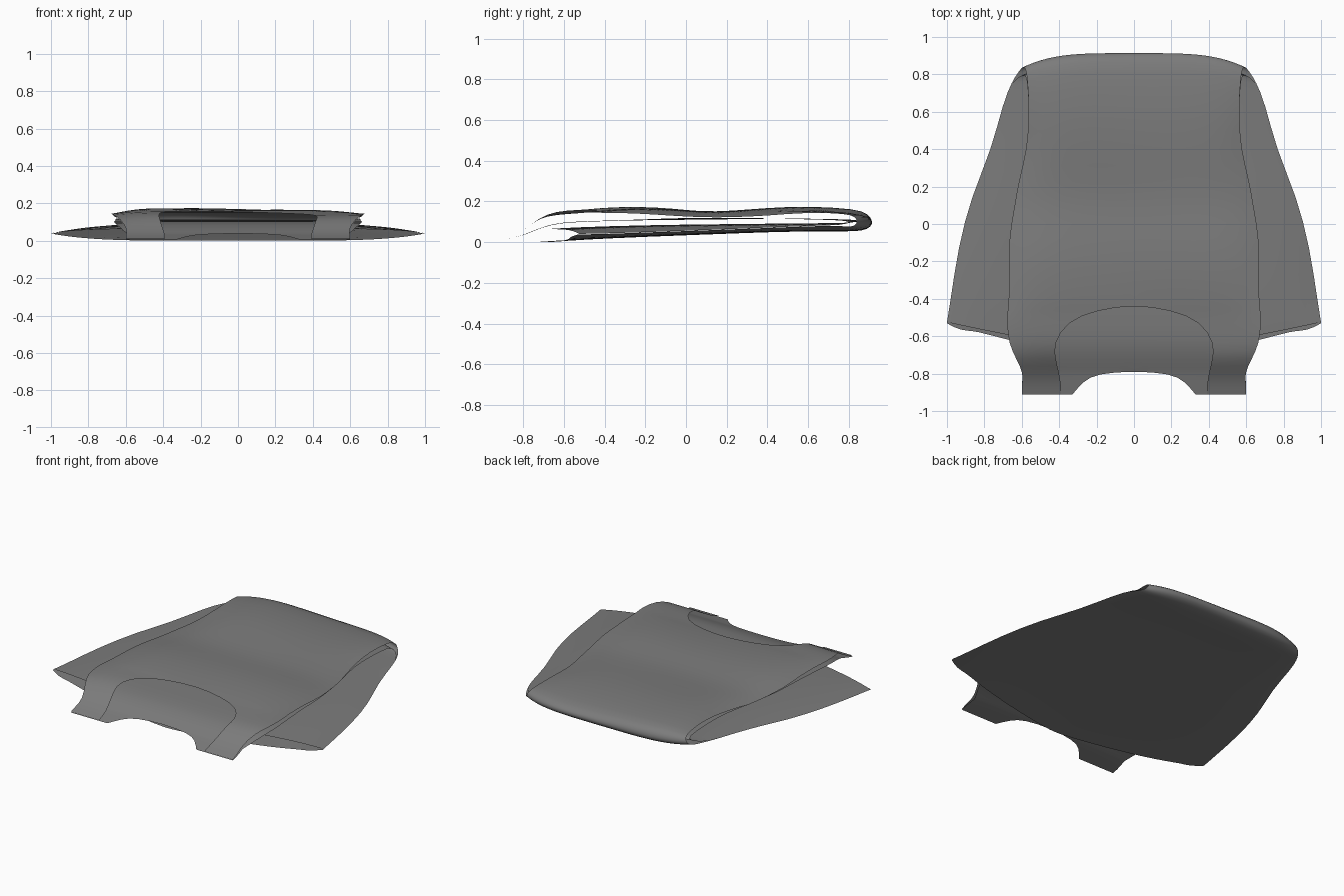
import bpy, bmesh, math

COLS = 14


def cloth(name, lower, upper, hem, tilt, edge_pow):
    """Loft a folded sheet. Stations: (y, centre z, edge z, inner x, outer x)."""
    bm = bmesh.new()
    rows = lower + upper
    for side in (-1, 1):
        grid = []
        for i, (y, zc, ze, xi, xo) in enumerate(rows):
            line = []
            for c in range(COLS + 1):
                x = xi + (xo - xi) * c / COLS
                u = x / xo
                yy = y
                if i < len(lower):      # curved bottom hem with a small outer dip
                    w = max(0, (0.2 - y) / 0.73)
                    dip = 0.02 * math.exp(-((x - 0.93) / 0.04) ** 2)
                    yy -= w * (hem * (1 - x ** 1.3) + dip * (hem > 0.2))
                if y > 0.7:             # rounded corners at the fold
                    yy -= 0.07 * u ** 4 * (y - 0.7) / 0.2
                z = zc + (ze - zc) * u ** (edge_pow if i < len(lower) else 6)
                if i >= len(lower) + 2 and y > -0.7:   # soft uneven drape
                    z += tilt * (-side * x + 0.25 * math.sin(5 * side * x + 4 * y)) * (1 - u ** 4)
                line.append(bm.verts.new((side * x, yy, max(z, 0))))
            grid.append(line)
        for a, b in zip(grid, grid[1:]):
            for c in range(COLS):
                f = [a[c], a[c + 1], b[c + 1], b[c]]
                bm.faces.new(f if side < 0 else f[::-1])
    bmesh.ops.remove_doubles(bm, verts=bm.verts, dist=0.0005)
    bmesh.ops.recalc_face_normals(bm, faces=bm.faces)
    me = bpy.data.meshes.new(name)
    bm.to_mesh(me)
    bm.free()
    ob = bpy.data.objects.new(name, me)
    bpy.context.collection.objects.link(ob)
    for p in me.polygons:
        p.use_smooth = True
    me.materials.append(grey)
    sub = ob.modifiers.new("smooth", 'SUBSURF')
    sub.levels = sub.render_levels = 1
    sub.boundary_smooth = 'PRESERVE_CORNERS'
    return ob


grey = bpy.data.materials.new("dark_grey_cloth")
grey.diffuse_color = (0.2, 0.2, 0.2, 1)

# Outer sheet: underside, back fold, then the garment front on top
outer_lower = [
    (-0.53, 0.000, 0.038, 0, 1.00),
    (-0.40, 0.012, 0.040, 0, 0.98),
    (-0.12, 0.027, 0.050, 0, 0.94),
    (0.15, 0.039, 0.060, 0, 0.87),
    (0.40, 0.050, 0.070, 0, 0.76),
    (0.65, 0.054, 0.080, 0, 0.70),
    (0.80, 0.053, 0.080, 0, 0.65),
    (0.87, 0.056, 0.075, 0, 0.62),
]
outer_upper = [
    (0.908, 0.075, 0.085, 0, 0.60),
    (0.918, 0.100, 0.105, 0, 0.59),
    (0.900, 0.132, 0.125, 0, 0.58),
    (0.84, 0.155, 0.140, 0, 0.57),
    (0.60, 0.170, 0.148, 0, 0.56),
    (0.40, 0.163, 0.130, 0, 0.57),
    (0.22, 0.150, 0.122, 0, 0.62),
    (0.08, 0.148, 0.122, 0, 0.64),
    (-0.07, 0.165, 0.130, 0, 0.67),
    (-0.25, 0.172, 0.143, 0, 0.665),
    (-0.43, 0.160, 0.145, 0, 0.67),
    (-0.46, 0.155, 0.145, 0.20, 0.675),
    (-0.52, 0.150, 0.145, 0.36, 0.68),
    (-0.64, 0.143, 0.140, 0.43, 0.67),
    (-0.72, 0.120, 0.120, 0.42, 0.63),
    (-0.80, 0.058, 0.058, 0.40, 0.59),
    (-0.86, 0.030, 0.030, 0.39, 0.60),
    (-0.912, 0.012, 0.012, 0.39, 0.60),
]
cloth("outer_folded_sheet", outer_lower, outer_upper, 0.22, 0.018, 5)

# Inner sheet: second layer of the skirt, inner fold, then the garment back
inner_lower = [
    (-0.525, 0.064, 0.041, 0, 1.00),
    (-0.40, 0.074, 0.043, 0, 0.98),
    (-0.12, 0.084, 0.052, 0, 0.94),
    (0.15, 0.088, 0.062, 0, 0.87),
    (0.40, 0.091, 0.072, 0, 0.76),
    (0.65, 0.093, 0.082, 0, 0.70),
    (0.80, 0.095, 0.084, 0, 0.65),
]
inner_upper = [
    (0.86, 0.102, 0.096, 0, 0.59),
    (0.84, 0.112, 0.108, 0, 0.57),
    (0.60, 0.116, 0.112, 0, 0.56),
    (0.40, 0.116, 0.118, 0, 0.57),
    (0.22, 0.113, 0.120, 0, 0.62),
    (0.08, 0.111, 0.120, 0, 0.64),
    (-0.07, 0.110, 0.118, 0, 0.66),
    (-0.30, 0.107, 0.108, 0, 0.65),
    (-0.56, 0.099, 0.102, 0, 0.67),
    (-0.67, 0.088, 0.090, 0, 0.65),
    (-0.785, 0.040, 0.042, 0, 0.60),
    (-0.80, 0.035, 0.036, 0.20, 0.59),
    (-0.84, 0.024, 0.024, 0.27, 0.60),
    (-0.912, 0.006, 0.006, 0.33, 0.60),
]
cloth("inner_folded_sheet", inner_lower, inner_upper, 0.17, 0.0, 6)
